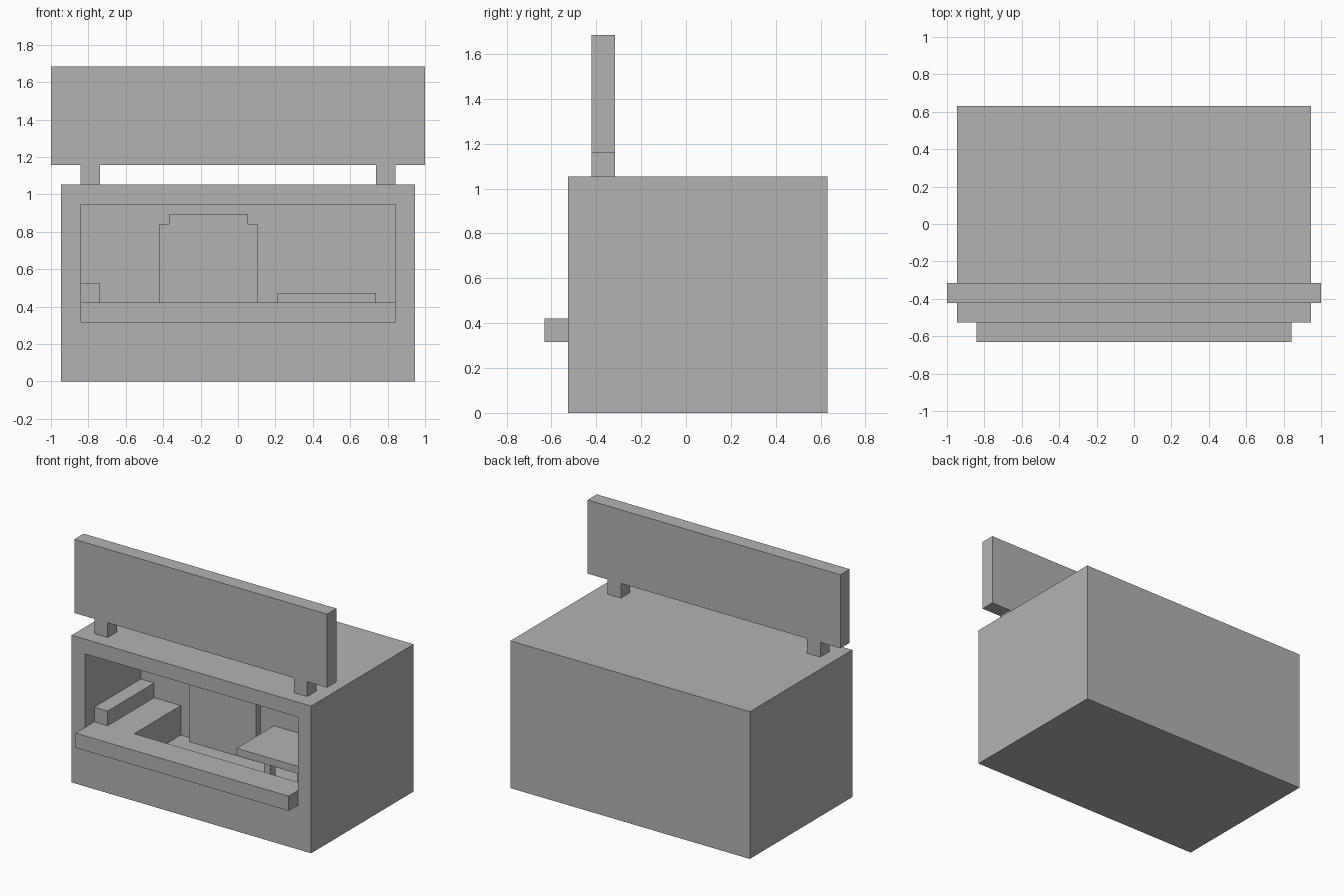
import bpy

U = 2 / 19  # modelling unit: the sign is 19 units wide

if "Cube" in bpy.data.objects:
    bpy.data.objects.remove(bpy.data.objects["Cube"], do_unlink=True)

grey = bpy.data.materials.new("light_grey")
grey.use_nodes = True
grey.diffuse_color = (0.45, 0.45, 0.45, 1)
grey.node_tree.nodes["Principled BSDF"].inputs["Base Color"].default_value = grey.diffuse_color


def extrude(name, outline, axis, low, high):
    """Prism from a 2D outline: axis 2 takes (x, y) points, axis 1 takes (x, z)."""
    n = len(outline)

    def place(p, level):
        co = (p[0], p[1], level) if axis == 2 else (p[0], level, p[1])
        return [c * U for c in co]

    verts = [place(p, low) for p in outline] + [place(p, high) for p in outline]
    faces = [list(range(n))[::-1], list(range(n, 2 * n))]
    faces += [(i, (i + 1) % n, n + (i + 1) % n, n + i) for i in range(n)]
    if axis == 1:
        faces = [list(f)[::-1] for f in faces]
    mesh = bpy.data.meshes.new(name)
    mesh.from_pydata(verts, [], faces)
    mesh.materials.append(grey)
    obj = bpy.data.objects.new(name, mesh)
    bpy.context.collection.objects.link(obj)
    return obj


def box(name, x, y, z):
    return extrude(name, [(x[0], y[0]), (x[1], y[0]), (x[1], y[1]), (x[0], y[1])], 2, *z)


def cut(target, cutter):
    mod = target.modifiers.new("cut", "BOOLEAN")
    mod.operation, mod.solver, mod.object = "DIFFERENCE", "EXACT", cutter
    cutter.hide_render = True
    bpy.context.view_layer.objects.active = target
    bpy.ops.object.modifier_apply(modifier=mod.name)
    bpy.data.objects.remove(cutter, do_unlink=True)


# Hollow stand with a sunken floor and a serving opening
stand = box("stand_body", (-9, 9), (-5, 6), (0, 10))
cut(stand, box("room_cutter", (-8, 8), (-4, 1), (2, 9)))
cut(stand, box("opening_cutter", (-8, 8), (-6, -3.5), (3, 9)))

# L-shaped counter: front ledge and side wing down to the floor
box("front_counter", (-8, 8), (-6, -4), (3, 4))
box("side_counter", (-8, -5), (-4, 1), (2, 4))
box("counter_riser", (-8, -7), (-4, 1), (4, 5))

# Stepped door panel on the rear wall
half = [(2.5, 2), (2.5, 8), (2, 8), (2, 8.5)]
door = half + [(-x, z) for x, z in reversed(half)]
extrude("door", [(x - 1.5, z) for x, z in door], 1, 0.5, 1)

# Table with a pair of legs
box("table_top", (2, 7), (-3, 1), (4, 4.5))
for side, x in (("right", 3), ("left", 5.5)):
    box(f"table_leg_{side}", (x, x + 0.5), (-1.5, -1), (2, 4))

# Sign board on two posts
box("sign_board", (-9.5, 9.5), (-4, -3), (11, 16))
for side, x in (("right", -8), ("left", 7)):
    box(f"sign_post_{side}", (x, x + 1), (-4, -3), (10, 11))
